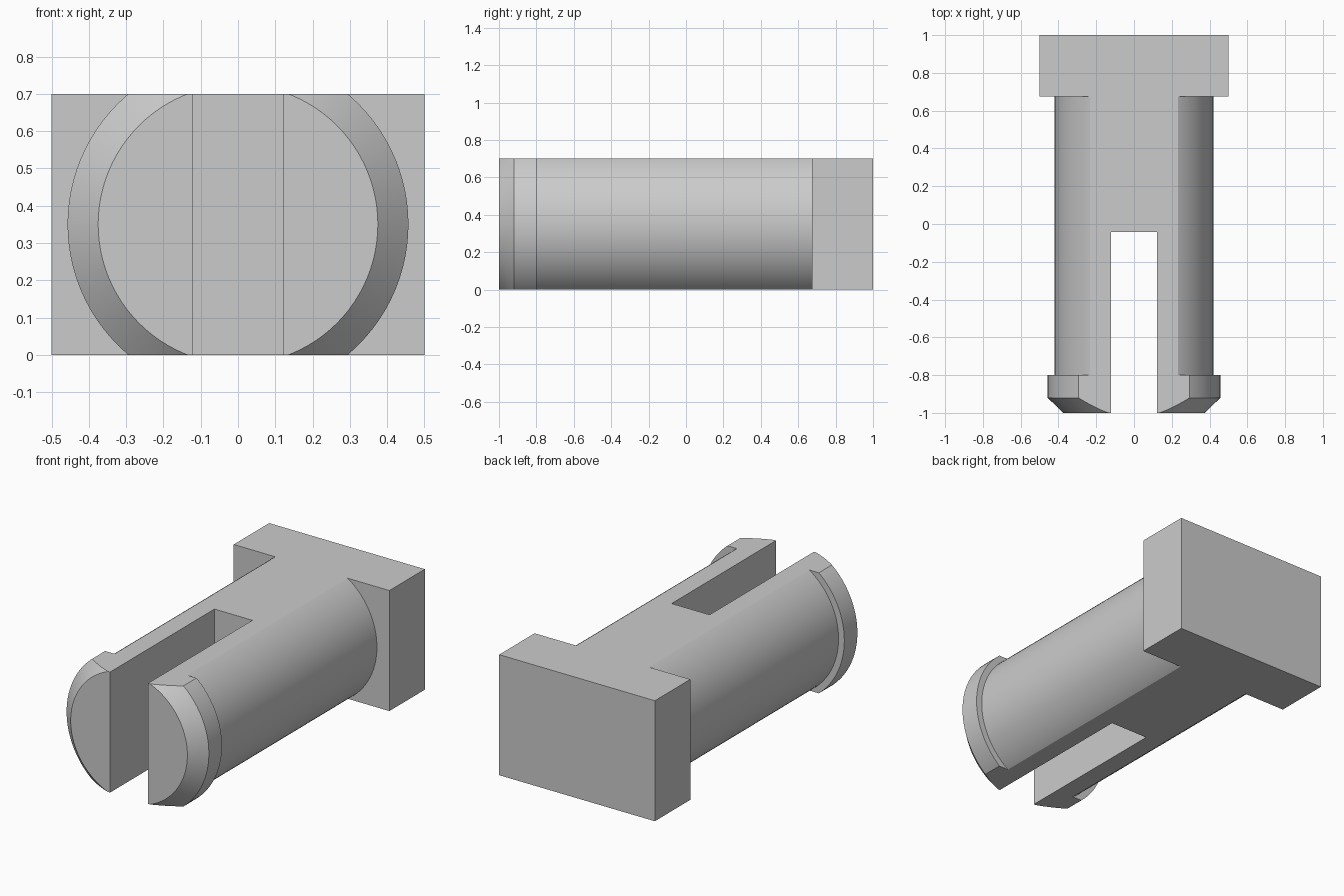
import bpy, bmesh, math
from mathutils import Matrix, Vector

default = bpy.data.objects.get("Cube")
if default:
    bpy.data.objects.remove(default, do_unlink=True)

HEIGHT = 0.7
HEAD_Y = 0.675

plastic = bpy.data.materials.new("light_grey")
plastic.use_nodes = True
plastic.diffuse_color = (0.6, 0.6, 0.6, 1)
plastic.node_tree.nodes["Principled BSDF"].inputs["Base Color"].default_value = (0.6, 0.6, 0.6, 1)


def add_object(name, bm):
    bmesh.ops.recalc_face_normals(bm, faces=bm.faces)
    mesh = bpy.data.meshes.new(name)
    bm.to_mesh(mesh)
    bm.free()
    mesh.materials.append(plastic)
    obj = bpy.data.objects.new(name, mesh)
    bpy.context.collection.objects.link(obj)
    return obj


def add_box(name, low, high):
    low, high = Vector(low), Vector(high)
    bm = bmesh.new()
    bmesh.ops.create_cube(bm, size=1, matrix=Matrix.Translation((low + high) / 2)
                          @ Matrix.Diagonal((high - low).to_4d()))
    return add_object(name, bm)


# Rectangular head at the back
add_box("head", (-0.5, HEAD_Y, 0), (0.5, 1, HEIGHT))

# Round shaft with a chamfered snap lip, lathed about the y axis
profile = [(0, HEAD_Y), (0.42, HEAD_Y), (0.42, -0.8), (0.457, -0.8),
           (0.457, -0.92), (0.375, -1), (0, -1)]
bm = bmesh.new()
points = [bm.verts.new((r, y, HEIGHT / 2)) for r, y in profile]
edges = [bm.edges.new(pair) for pair in zip(points, points[1:])]
bmesh.ops.spin(bm, geom=points + edges, cent=(0, 0, HEIGHT / 2), axis=(0, 1, 0),
               angle=math.tau, steps=96)
bmesh.ops.remove_doubles(bm, verts=bm.verts, dist=0.0001)

# Flats along the top and bottom
for z, side in ((0, -1), (HEIGHT, 1)):
    cut = bmesh.ops.bisect_plane(bm, geom=bm.verts[:] + bm.edges[:] + bm.faces[:], dist=0.00001,
                                 plane_co=(0, 0, z), plane_no=(0, 0, side), clear_outer=True)
    rim = [e for e in cut["geom_cut"] if isinstance(e, bmesh.types.BMEdge)]
    bmesh.ops.contextual_create(bm, geom=rim)
shaft = add_object("split_shaft", bm)

# Slot that splits the shaft into two prongs
cutter = add_box("slot_cutter", (-0.122, -1.2, -0.2), (0.122, -0.042, HEIGHT + 0.2))
cutter.hide_render = True
slot = shaft.modifiers.new("slot", "BOOLEAN")
slot.operation = "DIFFERENCE"
slot.solver = "EXACT"
slot.object = cutter
bpy.ops.object.select_all(action="DESELECT")
shaft.select_set(True)
bpy.context.view_layer.objects.active = shaft
bpy.ops.object.modifier_apply(modifier=slot.name)
bpy.data.objects.remove(cutter, do_unlink=True)
bpy.ops.object.shade_smooth_by_angle(angle=math.radians(25))
